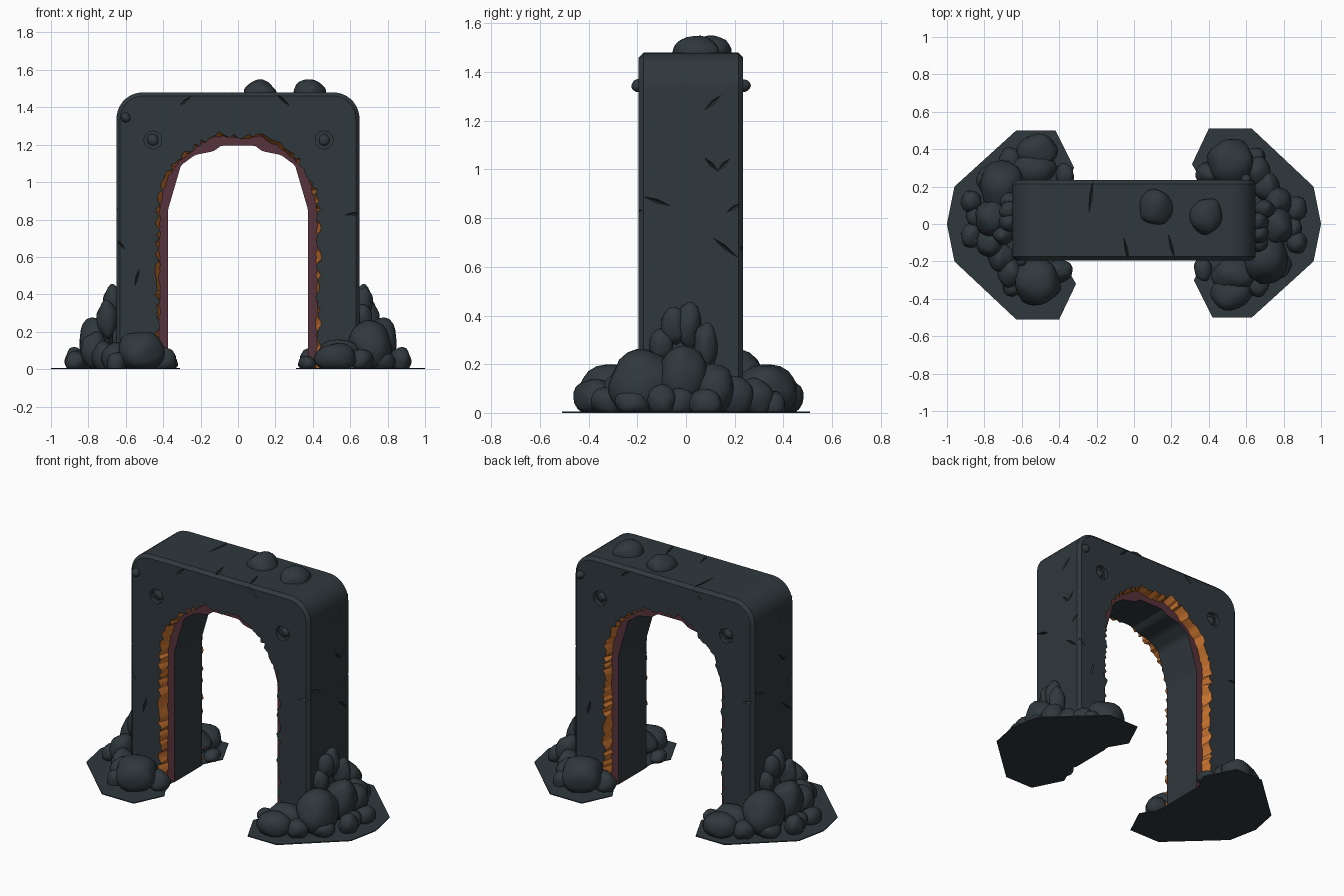
import bpy, bmesh, math, random
from mathutils import Vector, Matrix, noise

random.seed(4)
if "Cube" in bpy.data.objects:
    bpy.data.objects.remove(bpy.data.objects["Cube"])


def material(name, rgb):
    m = bpy.data.materials.new(name)
    m.use_nodes = True
    m.diffuse_color = (*rgb, 1)
    bsdf = next(n for n in m.node_tree.nodes if n.type == 'BSDF_PRINCIPLED')
    bsdf.inputs["Base Color"].default_value = (*rgb, 1)
    bsdf.inputs["Roughness"].default_value = 0.9
    return m


STONE = material("dark slate stone", (0.029, 0.040, 0.047))
ORANGE = material("glowing orange edge", (0.60, 0.18, 0.03))
MAROON = material("maroon inner rock", (0.095, 0.032, 0.045))

FRONT, BACK, MID_Y = -0.195, 0.235, 0.01
RECESS, BEVEL, COUNT = 0.07, 0.02, 150


def finish(bm, name, mats, angle=35):
    bmesh.ops.recalc_face_normals(bm, faces=bm.faces[:])
    mesh = bpy.data.meshes.new(name)
    bm.to_mesh(mesh)
    bm.free()
    for m in mats:
        mesh.materials.append(m)
    mesh.shade_smooth()
    mesh.set_sharp_from_angle(angle=math.radians(angle))
    ob = bpy.data.objects.new(name, mesh)
    bpy.context.collection.objects.link(ob)
    return ob


def resample(half):
    """Mirror a half outline (foot to crown) and space it evenly."""
    pts = [Vector(p) for p in half]
    pts += [Vector((-p.x, p.y)) for p in reversed(pts)]
    lengths = [(b - a).length for a, b in zip(pts, pts[1:])]
    total, out = sum(lengths), []
    for i in range(COUNT + 1):
        d, k = total * i / COUNT, 0
        while k < len(lengths) - 1 and d > lengths[k]:
            d -= lengths[k]
            k += 1
        out.append(pts[k].lerp(pts[k + 1], min(1, d / lengths[k])))
    return out


def outer_path(inset):
    r = 0.14 - inset
    arc = [(0.51 + r * math.cos(a), 1.34 + r * math.sin(a))
           for a in [math.pi / 2 * i / 8 for i in range(9)]]
    return resample([(0.65 - inset, 0)] + arc + [(0.05, 1.48 - inset)])


def jagged(path, low, high):
    """Push each point outward from the opening by a random amount."""
    out = []
    for p in path:
        away = (p - Vector((0, min(p.y, 0.85)))).normalized()
        out.append(p + away * random.uniform(low, high))
    return out


# Arch: one cross-section lofted around the opening
outer, outer_in = outer_path(0), outer_path(BEVEL)
inner = resample([(0.375, 0), (0.375, 0.85), (0.305, 1.09), (0.23, 1.145),
                  (0.13, 1.165), (0.09, 1.195)])
rim = resample([(0.42, 0), (0.42, 0.88), (0.385, 1.0), (0.345, 1.08), (0.28, 1.14),
                (0.2, 1.2), (0.11, 1.25), (0.05, 1.235)])
deep_f, deep_b = jagged(rim, -0.006, 0.006), jagged(rim, -0.006, 0.006)
edge_f, edge_b = jagged(rim, -0.006, 0.026), jagged(rim, -0.006, 0.026)
section = [(outer_in, FRONT, 0), (edge_f, FRONT, 1), (deep_f, FRONT + RECESS, 2),
           (inner, FRONT + RECESS, 0), (inner, BACK - RECESS, 2),
           (deep_b, BACK - RECESS, 1), (edge_b, BACK, 0), (outer_in, BACK, 0),
           (outer, BACK - BEVEL, 0), (outer, FRONT + BEVEL, 0)]
bm = bmesh.new()
rings = [[bm.verts.new((path[i].x, y, path[i].y)) for path, y, _ in section]
         for i in range(COUNT + 1)]
for a, b in zip(rings, rings[1:]):
    for j, (_, _, mat) in enumerate(section):
        k = (j + 1) % len(section)
        bm.faces.new((a[j], a[k], b[k], b[j])).material_index = mat
bm.faces.new(rings[0])
bm.faces.new(rings[-1][::-1])
arch = finish(bm, "arch", [STONE, ORANGE, MAROON], 25)

# Cracks and round sockets, cut on both halves by a half turn
half_turn = Matrix.Translation((0, 2 * MID_Y + 0.02, 0)) @ Matrix.Rotation(math.pi, 4, 'Z')
bm = bmesh.new()


def crack(point, along, normal, length, width=0.016, depth=0.022, turns=(False, True)):
    d, n = Vector(along).normalized(), Vector(normal)
    m = Matrix((d * length / 2, n.cross(d) * width / 2, n * depth)).transposed().to_4x4()
    m = Matrix.Translation(point) @ m
    for turn in turns:
        bmesh.ops.create_uvsphere(bm, u_segments=4, v_segments=2, radius=1,
                                  matrix=half_turn @ m if turn else m)


for x, z, dx, dz, size in [(-0.28, 1.435, 1, 0.8, 0.08), (0.24, 1.44, 1, -0.9, 0.1),
                           (-0.54, 0.49, 0.25, 1, 0.1), (-0.63, 0.67, 1, -1, 0.08),
                           (0.62, 0.83, 1, 0.1, 0.1)]:
    crack((x, FRONT, z), (dx, 0, dz), (0, -1, 0), size)
for y, z, dy, dz, size in [(0.11, 1.275, 1, 0.9, 0.09), (0.105, 1.02, 1, -1, 0.08),
                           (0.155, 1.02, 1, 1, 0.07), (-0.12, 0.87, 1, -0.35, 0.12),
                           (0.16, 0.68, 1, -0.8, 0.13), (0.2, 0.845, 1, 0.6, 0.08)]:
    crack((0.65, y, z), (0, dy, dz), (1, 0, 0), size)
for x, y, dx, size in [(-0.23, 0.15, 0.12, 0.2), (-0.04, -0.14, -0.2, 0.15),
                       (0.2, -0.12, -0.25, 0.14)]:
    crack((x, y, 1.48), (dx, 1, 0), (0, 0, 1), size, turns=(False,))

sockets = [(x, y) for x in (-0.455, 0.46) for y in (FRONT, BACK)]
for x, y in sockets:
    bmesh.ops.create_cone(bm, cap_ends=True, segments=14, radius1=0.048, radius2=0.048,
                          depth=0.06, matrix=Matrix.Translation((x, y, 1.225))
                          @ Matrix.Rotation(math.pi / 2, 4, 'X'))
cutter = finish(bm, "crack_cutter", [STONE])
cutter.hide_render = True
mod = arch.modifiers.new("cracks", 'BOOLEAN')
mod.operation, mod.solver, mod.object, mod.use_self = 'DIFFERENCE', 'EXACT', cutter, True
graph = bpy.context.evaluated_depsgraph_get()
carved = bpy.data.meshes.new_from_object(arch.evaluated_get(graph))
arch.modifiers.clear()
arch.data = carved
carved.set_sharp_from_angle(angle=math.radians(25))
bpy.data.objects.remove(cutter)


def boulder(bm, centre, radii, seed, turn=False, rough=0.16):
    """Lumpy stone, flattened where it meets the ground."""
    verts = bmesh.ops.create_icosphere(bm, subdivisions=3, radius=1)["verts"]
    offset = Vector((seed * 3.7, seed * 1.3, seed * 2.1))
    for v in verts:
        lump = 1 + rough * noise.noise(v.co * 1.3 + offset)
        p = Vector(c + r * q * lump for c, r, q in zip(centre, radii, v.co))
        p.z = max(p.z, 0.002)
        v.co = half_pivot @ p if turn else p


half_pivot = Matrix.Translation((0, 0.02, 0)) @ Matrix.Rotation(math.pi, 4, 'Z')

# Studs inside the sockets and small knobs at the corners
bm = bmesh.new()
for i, (x, y) in enumerate(sockets):
    boulder(bm, (x, y + (0.03 if y < 0 else -0.03), 1.225), (0.03, 0.02, 0.03), i)
finish(bm, "socket_studs", [STONE])
bm = bmesh.new()
for i, (x, y) in enumerate([(-0.6, FRONT), (0.6, BACK)]):
    boulder(bm, (x, y, 1.345), (0.026, 0.03, 0.026), i)
finish(bm, "corner_knobs", [STONE])

# Stones resting on the top
bm = bmesh.new()
boulder(bm, (0.115, 0.09, 1.475), (0.09, 0.095, 0.07), 2)
boulder(bm, (0.39, 0.045, 1.475), (0.085, 0.1, 0.078), 5)
finish(bm, "top_stones", [STONE])

# Rubble heaps and ground plates at both feet
ROCKS = [
    ((0.71, -0.18, 0.12), (0.12, 0.14, 0.14)), ((0.76, -0.01, 0.15), (0.09, 0.1, 0.13)),
    ((0.67, 0.01, 0.36), (0.05, 0.05, 0.09)), ((0.67, -0.05, 0.36), (0.05, 0.05, 0.08)),
    ((0.7, 0.08, 0.27), (0.055, 0.05, 0.1)), ((0.67, -0.1, 0.28), (0.05, 0.05, 0.07)),
    ((0.52, 0.33, 0.09), (0.13, 0.13, 0.11)), ((0.52, -0.37, 0.06), (0.11, 0.09, 0.08)),
    ((0.54, -0.27, 0.08), (0.12, 0.09, 0.08)), ((0.37, -0.24, 0.03), (0.05, 0.06, 0.04)),
    ((0.87, -0.1, 0.05), (0.055, 0.06, 0.07)), ((0.87, 0.08, 0.04), (0.055, 0.07, 0.06)),
    ((0.85, -0.02, 0.04), (0.05, 0.06, 0.06)), ((0.77, 0.12, 0.1), (0.07, 0.08, 0.1)),
    ((0.71, 0.2, 0.06), (0.07, 0.08, 0.09)), ((0.66, 0.28, 0.06), (0.07, 0.08, 0.08)),
    ((0.65, 0.36, 0.03), (0.05, 0.05, 0.06)), ((0.4, 0.27, 0.05), (0.07, 0.06, 0.07)),
    ((0.66, -0.32, 0.05), (0.06, 0.07, 0.06)), ((0.77, -0.22, 0.04), (0.07, 0.07, 0.06)),
]
PLATE = [(0.32, -0.3), (0.42, -0.5), (0.63, -0.5), (0.96, -0.2), (1.0, 0), (0.96, 0.2),
         (0.63, 0.51), (0.4, 0.51), (0.31, 0.32), (0.38, 0.2), (0.38, -0.18)]
for side, turn in (("left", False), ("right", True)):
    bm = bmesh.new()
    for i, (centre, radii) in enumerate(ROCKS):
        boulder(bm, centre, radii, i, turn)
    finish(bm, side + "_rubble", [STONE])
    bm = bmesh.new()
    s = -1 if turn else 1
    base = bm.faces.new([bm.verts.new((s * x, s * y, 0)) for x, y in PLATE])
    top = bmesh.ops.extrude_face_region(bm, geom=[base])["geom"]
    bmesh.ops.translate(bm, vec=(0, 0, 0.006),
                        verts=[g for g in top if isinstance(g, bmesh.types.BMVert)])
    finish(bm, side + "_ground_plate", [STONE])
